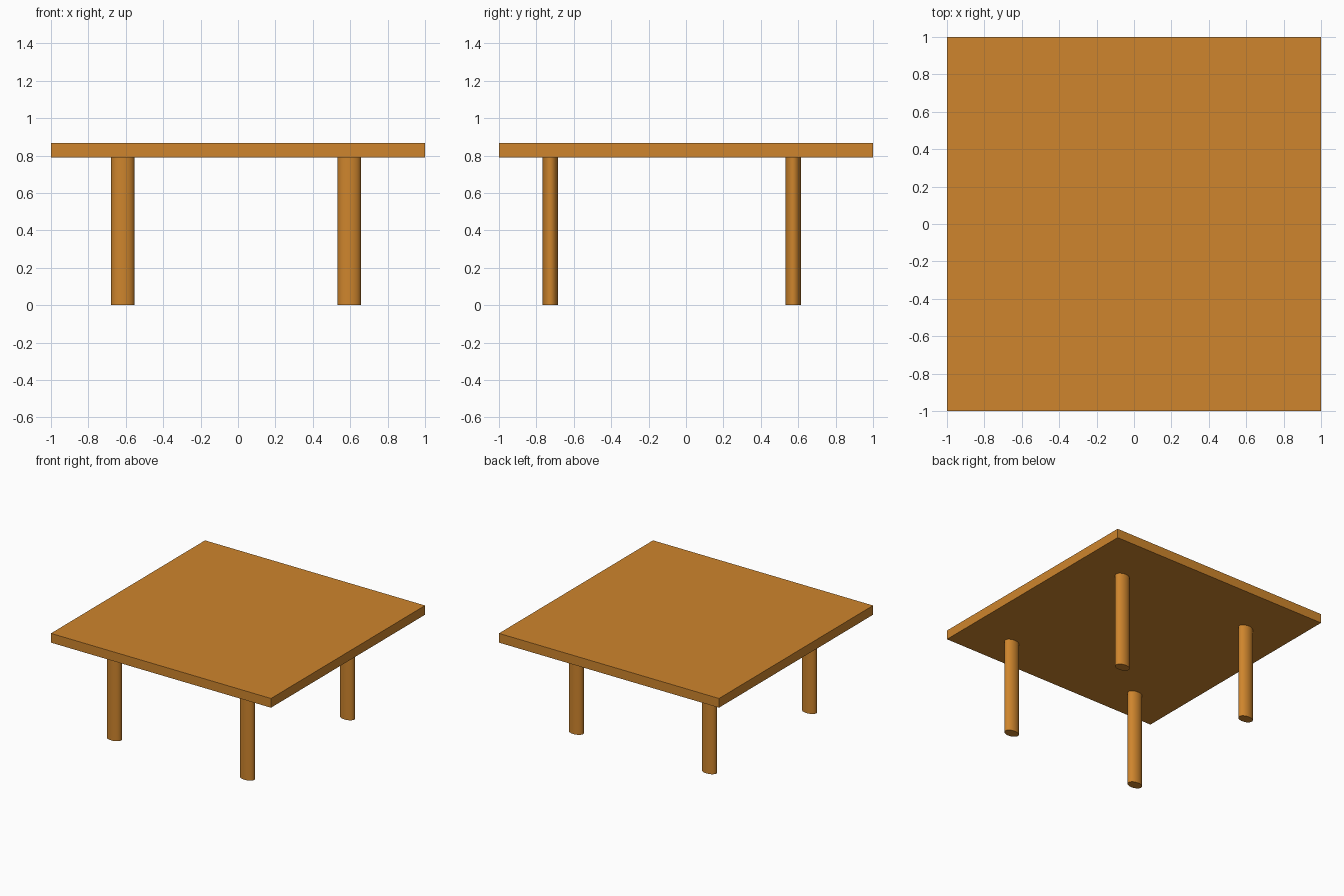
import bpy

if "Cube" in bpy.data.objects:
    bpy.data.objects.remove(bpy.data.objects["Cube"])

wood = bpy.data.materials.new("warm_wood")
wood.diffuse_color = (0.62, 0.235, 0.026, 1.0)
wood.use_nodes = True
wood.node_tree.nodes["Principled BSDF"].inputs["Base Color"].default_value = wood.diffuse_color

LEG_H = 0.79      # underside of the top
TOP_H = 0.866     # upper face of the top


def finish(obj, name):
    obj.name = name
    obj.data.materials.append(wood)
    bpy.ops.object.transform_apply(location=False, rotation=False, scale=True)


# Square table top
bpy.ops.mesh.primitive_cube_add(size=1, location=(0, 0, (LEG_H + TOP_H) / 2))
top = bpy.context.object
top.scale = (2, 2, TOP_H - LEG_H)
finish(top, "table_top")

# Four legs with an oval section, slightly off centre
for side, x in (("left", -0.616), ("right", 0.595)):
    for end, y in (("front", -0.725), ("back", 0.573)):
        bpy.ops.mesh.primitive_cylinder_add(
            vertices=48, radius=1, depth=LEG_H, location=(x, y, LEG_H / 2))
        leg = bpy.context.object
        leg.scale = (0.062, 0.041, 1)
        finish(leg, f"{end}_{side}_leg")
        bpy.ops.object.shade_smooth_by_angle()
